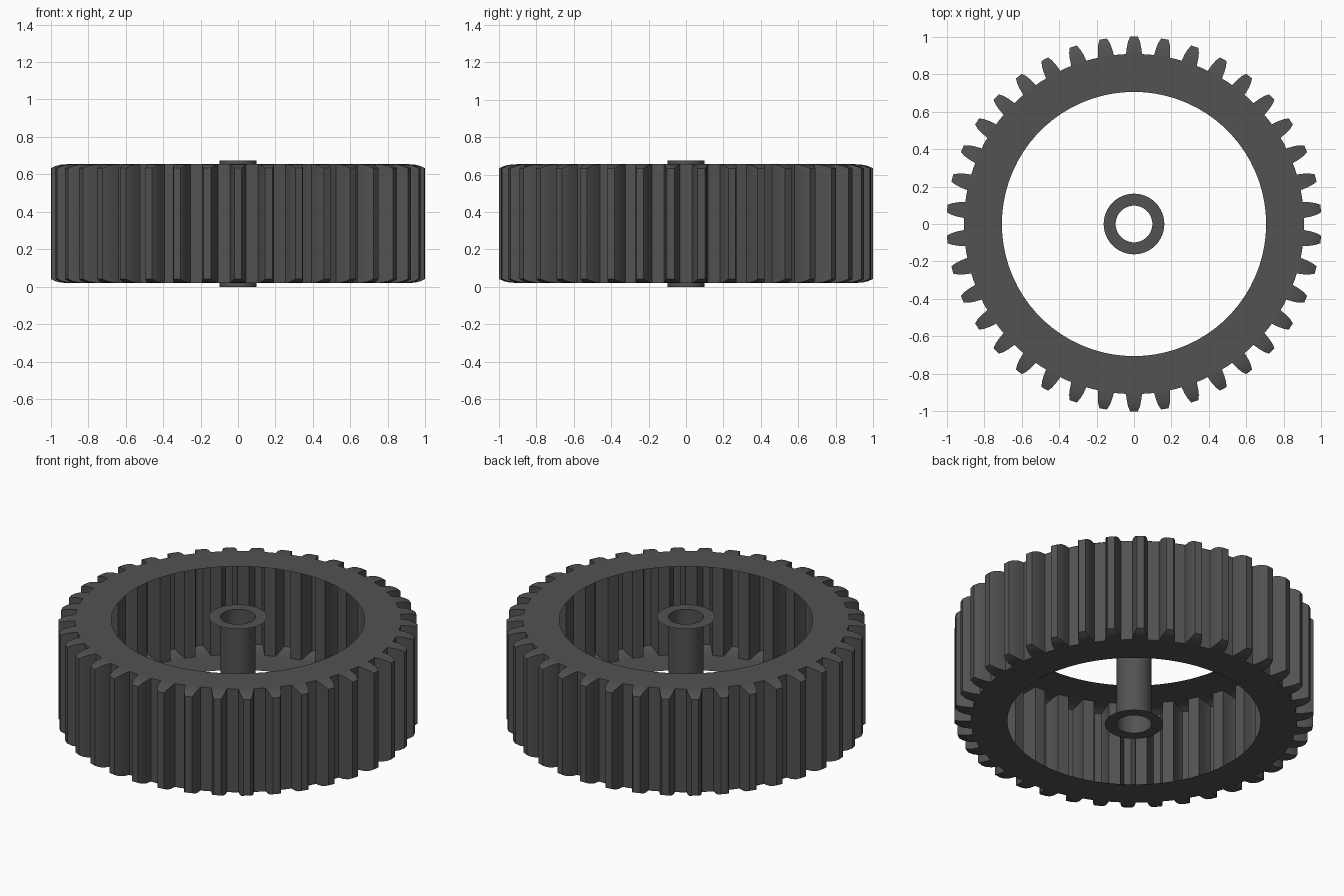
import bpy, bmesh
from math import sin, cos, pi

if "Cube" in bpy.data.objects:
    bpy.data.objects.remove(bpy.data.objects["Cube"])

TEETH = 38
Z_LOW, Z_HIGH = 0.02, 0.655      # flat faces of the toothed ring
HEIGHT = 0.675                   # overall height of the hub
R_ROOT = 0.905

dark = bpy.data.materials.new("dark_grey")
dark.diffuse_color = (0.085, 0.085, 0.085, 1)
dark.use_nodes = True
dark.node_tree.nodes["Principled BSDF"].inputs["Base Color"].default_value = dark.diffuse_color


def finish(bm, name):
    mesh = bpy.data.meshes.new(name)
    bm.to_mesh(mesh)
    bm.free()
    obj = bpy.data.objects.new(name, mesh)
    bpy.context.collection.objects.link(obj)
    mesh.materials.append(dark)
    bpy.context.view_layer.objects.active = obj
    obj.select_set(True)
    bpy.ops.object.shade_smooth_by_angle(angle=0.4)
    obj.select_set(False)
    return obj


def circle(bm, r, z, n):
    return [bm.verts.new((r * sin(2 * pi * i / n), r * cos(2 * pi * i / n), z))
            for i in range(n)]


def bridge(bm, a, b):
    n = len(a)
    for i in range(n):
        j = (i + 1) % n
        bm.faces.new((a[i], a[j], b[j], b[i]))


def annulus(name, r_in, r_out, z, n, up):
    bm = bmesh.new()
    loops = circle(bm, r_in, z, n), circle(bm, r_out, z, n)
    bridge(bm, *(loops if not up else loops[::-1]))
    for f in bm.faces:
        f.normal_update()
        if (f.normal.z > 0) != up:
            f.normal_flip()
    finish(bm, name)


# Toothed wall: thin shell, half-width / radius / end chamfer for each tooth side
side = [(0.043, R_ROOT, 0.0), (0.038, 0.945, 0.003),
        (0.031, 0.975, 0.010), (0.020, 1.0, 0.022)]
tooth = [(-w, r, c) for w, r, c in side] + side[::-1]
bm = bmesh.new()
low, high = [], []
for t in range(TEETH):
    a = 2 * pi * t / TEETH
    rows = [], []
    for w, r, c in tooth:
        x, y = w * cos(a) + r * sin(a), r * cos(a) - w * sin(a)
        rows[0].append(bm.verts.new((x, y, Z_LOW + c)))
        rows[1].append(bm.verts.new((x, y, Z_HIGH - c)))
    # Sloped tooth ends
    for row in rows:
        for k in range(3):
            bm.faces.new((row[k], row[k + 1], row[6 - k], row[7 - k]))
    # Middle of the valley after the tooth
    m = a + pi / TEETH
    for row, z in zip(rows, (Z_LOW, Z_HIGH)):
        row.append(bm.verts.new((R_ROOT * sin(m), R_ROOT * cos(m), z)))
    low += rows[0]
    high += rows[1]
bridge(bm, low, high)
bmesh.ops.recalc_face_normals(bm, faces=bm.faces)
finish(bm, "toothed_wall")

# Flat ring faces
annulus("ring_face_top", 0.705, R_ROOT + 0.003, Z_HIGH, TEETH * 2, True)
annulus("ring_face_bottom", 0.705, R_ROOT + 0.003, Z_LOW, TEETH * 2, False)

# Hub tube with thin end flanges
bm = bmesh.new()
bridge(bm, circle(bm, 0.098, HEIGHT, 48), circle(bm, 0.098, 0, 48))
bmesh.ops.recalc_face_normals(bm, faces=bm.faces)
finish(bm, "hub_tube")
annulus("hub_flange_top", 0.098, 0.162, HEIGHT, 48, True)
annulus("hub_flange_bottom", 0.098, 0.162, 0, 48, False)
